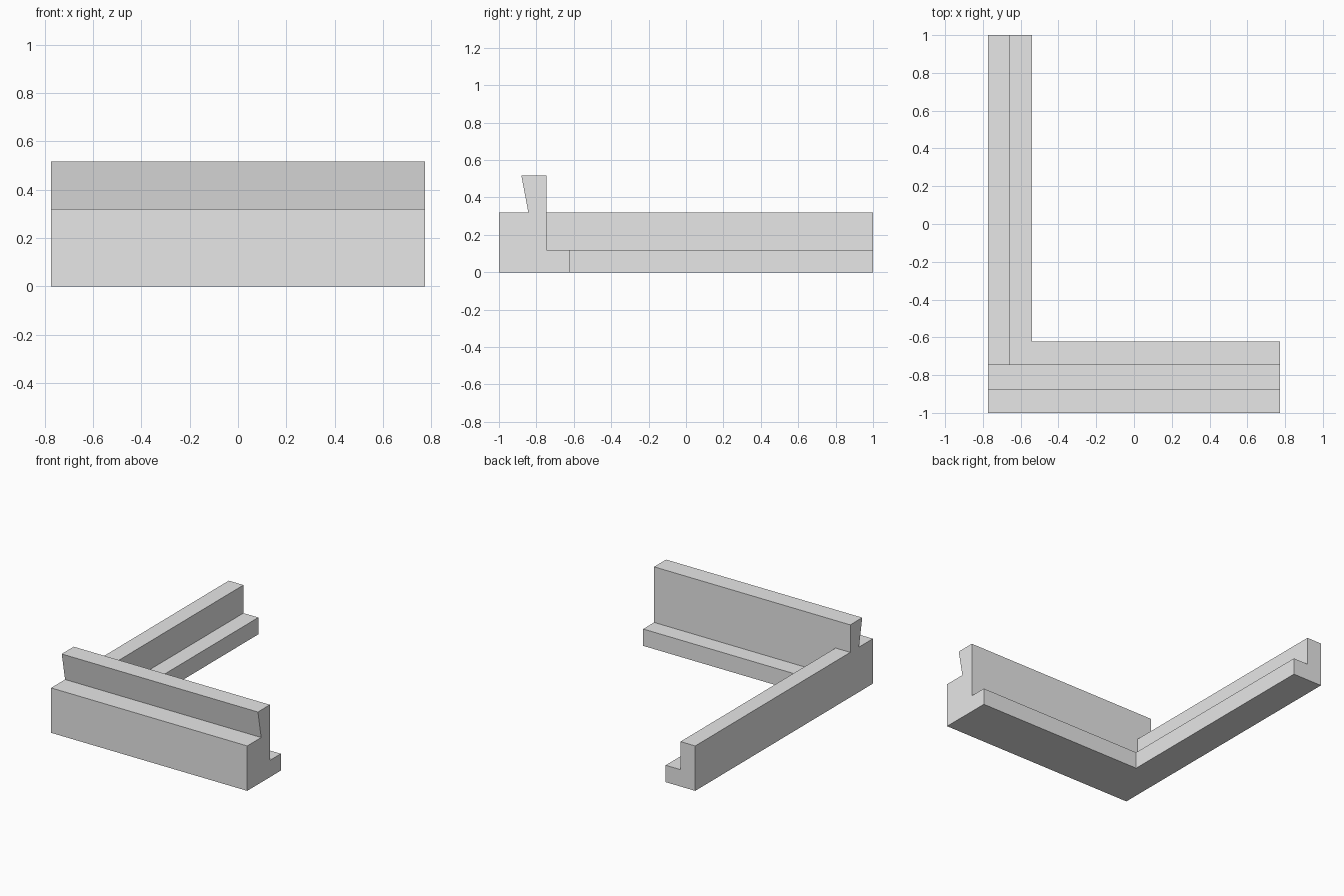
import bpy
import bmesh
from mathutils import Vector

cube = bpy.data.objects.get("Cube")
if cube:
    bpy.data.objects.remove(cube, do_unlink=True)

grey = bpy.data.materials.new("light_grey")
grey.use_nodes = True
colour = (0.8, 0.8, 0.8, 1)
grey.diffuse_color = colour
grey.node_tree.nodes["Principled BSDF"].inputs["Base Color"].default_value = colour


def extrude_profile(name, points, sweep):
    """Make a solid from a closed outline swept along a vector."""
    bm = bmesh.new()
    face = bm.faces.new([bm.verts.new(p) for p in points])
    swept = bmesh.ops.extrude_face_region(bm, geom=[face])["geom"]
    verts = [g for g in swept if isinstance(g, bmesh.types.BMVert)]
    bmesh.ops.translate(bm, verts=verts, vec=Vector(sweep))
    bmesh.ops.recalc_face_normals(bm, faces=bm.faces)
    mesh = bpy.data.meshes.new(name)
    bm.to_mesh(mesh)
    bm.free()
    mesh.materials.append(grey)
    obj = bpy.data.objects.new(name, mesh)
    bpy.context.collection.objects.link(obj)
    return obj


half_width = 0.773
base_top, ledge_top, lip_top = 0.32, 0.12, 0.516

# Front rail: stepped base with an undercut lip and a low inner ledge
front_outline = [(-1, 0), (-0.622, 0), (-0.622, ledge_top), (-0.745, ledge_top),
                 (-0.745, lip_top), (-0.88, lip_top), (-0.843, base_top), (-1, base_top)]
frame = extrude_profile("corner_frame",
                        [(-half_width, y, z) for y, z in front_outline],
                        (2 * half_width, 0, 0))

# Side rail: L section, started inside the front rail so the two join
side_start = -0.8
side_outline = [(-half_width, 0), (-0.54, 0), (-0.54, ledge_top), (-0.657, ledge_top),
                (-0.657, base_top), (-half_width, base_top)]
side = extrude_profile("side_rail",
                       [(x, side_start, z) for x, z in side_outline],
                       (0, 1 - side_start, 0))

# Join both rails into one clean solid
union = frame.modifiers.new("join_rails", 'BOOLEAN')
union.operation = 'UNION'
union.solver = 'EXACT'
union.object = side
bpy.context.view_layer.objects.active = frame
bpy.ops.object.modifier_apply(modifier=union.name)
bpy.data.objects.remove(side, do_unlink=True)
